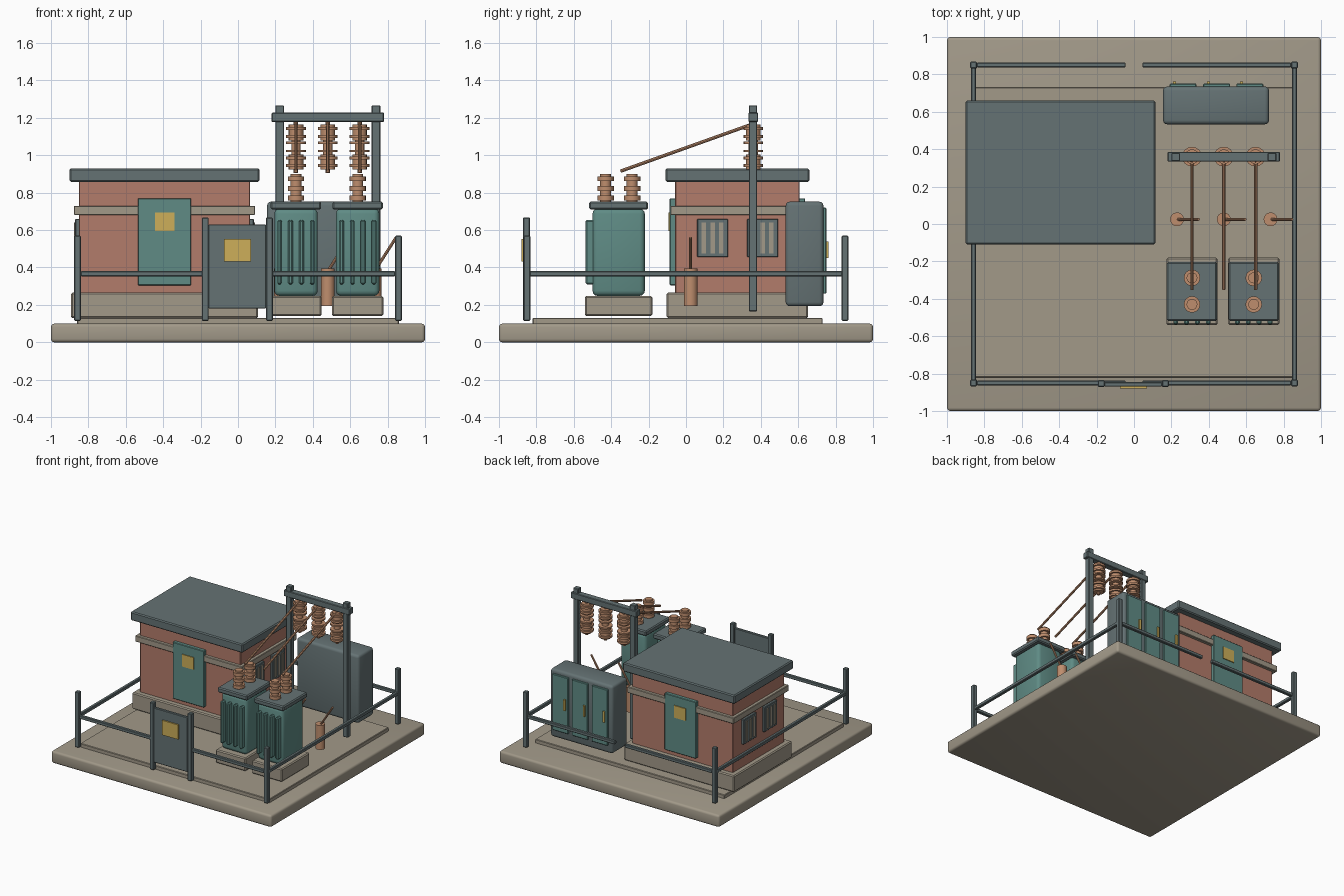
import bpy
import bmesh
from mathutils import Vector

cube = bpy.data.objects.get("Cube")
if cube:
    bpy.data.objects.remove(cube, do_unlink=True)


def material(name, rgb):
    mat = bpy.data.materials.new(name)
    mat.use_nodes = True
    color = (*rgb, 1)
    mat.diffuse_color = color
    bsdf = next(n for n in mat.node_tree.nodes if n.type == "BSDF_PRINCIPLED")
    bsdf.inputs["Base Color"].default_value = color
    bsdf.inputs["Roughness"].default_value = 0.8
    return mat


CONCRETE = material("concrete", (0.36, 0.32, 0.25))
STEEL = material("slate grey steel", (0.13, 0.17, 0.175))
BRICK = material("brick red", (0.45, 0.20, 0.145))
TEAL = material("teal paint", (0.115, 0.26, 0.235))
COPPER = material("copper brown", (0.52, 0.27, 0.155))
YELLOW = material("warning yellow", (0.61, 0.43, 0.10))


def add_object(name, bm, mat, smooth=False):
    mesh = bpy.data.meshes.new(name)
    bmesh.ops.recalc_face_normals(bm, faces=bm.faces)
    bm.to_mesh(mesh)
    bm.free()
    mesh.materials.append(mat)
    obj = bpy.data.objects.new(name, mesh)
    bpy.context.collection.objects.link(obj)
    if smooth:
        bpy.ops.object.select_all(action="DESELECT")
        obj.select_set(True)
        bpy.context.view_layer.objects.active = obj
        bpy.ops.object.shade_smooth_by_angle()
    return obj


def box(name, mat, xs, ys, zs, bevel=0.004, segments=1):
    """Bevelled box spanning the given x, y and z ranges."""
    bm = bmesh.new()
    bmesh.ops.create_cube(bm, size=1)
    for v in bm.verts:
        v.co = [r[0] if c < 0 else r[1] for c, r in zip(v.co, (xs, ys, zs))]
    if bevel:
        bmesh.ops.bevel(bm, geom=bm.edges[:], offset=bevel, segments=segments,
                        profile=0.5, affect="EDGES")
    return add_object(name, bm, mat, smooth=segments > 1)


def around(center, half):
    return (center - half, center + half)


def lathe(name, mat, x, y, profile, sides=16):
    """Solid of revolution from (radius, z) pairs, closed at both ends."""
    bm = bmesh.new()
    verts = [bm.verts.new((x + r, y, z)) for r, z in profile]
    edges = [bm.edges.new(pair) for pair in zip(verts, verts[1:])]
    bmesh.ops.spin(bm, geom=verts + edges, cent=(x, y, 0), axis=(0, 0, 1),
                   angle=6.2831853, steps=sides)
    bmesh.ops.remove_doubles(bm, verts=bm.verts, dist=0.0005)
    bmesh.ops.holes_fill(bm, edges=bm.edges[:], sides=0)
    return add_object(name, bm, mat, smooth=True)


def rod(name, mat, start, end, radius):
    start, end = Vector(start), Vector(end)
    bm = bmesh.new()
    bmesh.ops.create_cone(bm, cap_ends=True, segments=8, radius1=radius,
                          radius2=radius, depth=(end - start).length)
    turn = (end - start).to_track_quat("Z", "Y")
    for v in bm.verts:
        v.co = turn @ v.co + (start + end) / 2
    return add_object(name, bm, mat, smooth=True)


def ribbed(core, disc, bottom, top, count, thick):
    """Profile of a core with evenly spaced discs."""
    points = [(core, bottom)]
    pitch = (top - bottom) / count
    for i in range(count):
        z = bottom + pitch * (i + 0.5)
        points += [(core, z - thick), (disc, z - thick),
                   (disc, z + thick), (core, z + thick)]
    return points + [(core, top)]


# Ground slabs
box("ground_slab", CONCRETE, (-1, 1), (-1, 1), (0, 0.1), 0.018, 3)
box("yard_slab", CONCRETE, (-0.86, 0.86), (-0.82, 0.73), (0.09, 0.13))

# Control building
BX, BY = -0.393, 0.275
for name, mat, hx, hy, zs, bev in (
        ("building_plinth", CONCRETE, 0.5, 0.378, (0.13, 0.265), 0.008),
        ("building_walls", BRICK, 0.458, 0.333, (0.26, 0.87), 0.004),
        ("building_band", CONCRETE, 0.484, 0.359, (0.68, 0.73), 0.004),
        ("building_roof", STEEL, 0.508, 0.384, (0.858, 0.93), 0.008)):
    box(name, mat, around(BX, hx), around(BY, hy), zs, bev)

for side, label in ((-1, "front"), (1, "back")):
    def span(a, b):
        return sorted((BY + side * a, BY + side * b))
    box(label + "_door", TEAL, (-0.535, -0.25), span(0.32, 0.362),
        (0.305, 0.77))
    box(label + "_door_sign", YELLOW, (-0.445, -0.34), span(0.355, 0.369),
        (0.595, 0.695), 0)

# Side vents with upright slats
for side, label in ((-1, "right"), (1, "left")):
    def span(a, b):
        return sorted((BX + side * a, BX + side * b))
    for y in (0.142, 0.41):
        box(label + "_vent_frame", STEEL, span(0.45, 0.478),
            around(y, 0.083), (0.455, 0.66))
        for k in (-1, 0, 1):
            box(label + "_vent_slat", CONCRETE, span(0.47, 0.484),
                around(y + k * 0.047, 0.012), (0.475, 0.64), 0)

# Transformers
for x in (0.31, 0.64):
    box("transformer_plinth", CONCRETE, around(x, 0.137), (-0.54, -0.18),
        (0.14, 0.248), 0.008)
    box("transformer_tank", TEAL, around(x, 0.116), (-0.5, -0.22),
        (0.248, 0.715), 0.028, 3)
    box("transformer_lid", STEEL, around(x, 0.135), (-0.518, -0.203),
        (0.71, 0.752), 0.008)
    for k in range(4):
        box("cooling_rib", TEAL, around(x + (k - 1.5) * 0.058, 0.013),
            (-0.538, -0.49), (0.31, 0.655), 0.008)
    for y in (-0.43, -0.288):
        lathe("transformer_bushing", COPPER, x, y,
              ribbed(0.029, 0.044, 0.745, 0.9, 3, 0.013))

# Gantry with hanging insulators and conductors
for x in (0.223, 0.738):
    box("gantry_post", STEEL, around(x, 0.023), around(0.358, 0.022),
        (0.165, 1.267))
box("gantry_beam", STEEL, (0.18, 0.78), (0.333, 0.385), (1.178, 1.228))
for x in (0.31, 0.48, 0.65):
    rod("insulator_hanger", COPPER, (x, 0.36, 0.905), (x, 0.36, 1.19), 0.012)
    lathe("hanging_insulator", COPPER, x, 0.36,
          ribbed(0.039, 0.053, 0.925, 1.005, 2, 0.008))
    lathe("hanging_insulator_neck", COPPER, x, 0.36,
          ribbed(0.025, 0.053, 1.0, 1.09, 2, 0.006))
    lathe("hanging_insulator_top", COPPER, x, 0.36,
          ribbed(0.039, 0.053, 1.08, 1.165, 2, 0.008))
    rod("conductor", COPPER, (x, -0.35, 0.915), (x, 0.35, 1.165), 0.009)

# Cable terminals
for x in (0.23, 0.48, 0.73):
    lathe("cable_terminal", COPPER, x, 0.025,
          [(0.037, 0.195), (0.037, 0.395)])
    rod("terminal_arm", COPPER, (x, 0.025, 0.38), (x + 0.115, 0.025, 0.56),
        0.008)

# Switch cabinet
box("switch_cabinet", STEEL, (0.155, 0.722), (0.533, 0.735), (0.193, 0.752),
    0.022, 3)
for x in (0.262, 0.442, 0.62):
    box("cabinet_door", TEAL, around(x, 0.072), (0.725, 0.75), (0.26, 0.72))
    box("cabinet_handle", YELLOW, around(x - 0.045, 0.008), (0.745, 0.762),
        (0.45, 0.54), 0)

# Perimeter fence
FENCE = 0.858
RAIL = (0.353, 0.38)
for sx in (-1, 1):
    box("side_rail", STEEL, around(sx * FENCE, 0.013), (-0.84, 0.84), RAIL)
    for sy in (-1, 1):
        box("fence_post", STEEL, around(sx * FENCE, 0.018),
            around(sy * 0.85, 0.018), (0.115, 0.57))
        box("cross_rail", STEEL, sorted((sx * 0.045, sx * 0.84)),
            around(sy * 0.85, 0.013), RAIL)

# Entrance gate
for x in (-0.175, 0.168):
    box("gate_post", STEEL, around(x, 0.018), around(-0.853, 0.018),
        (0.115, 0.667))
box("gate_panel", STEEL, (-0.158, 0.15), (-0.869, -0.845), (0.18, 0.63))
box("gate_sign", YELLOW, (-0.075, 0.07), (-0.88, -0.866), (0.432, 0.552), 0)
